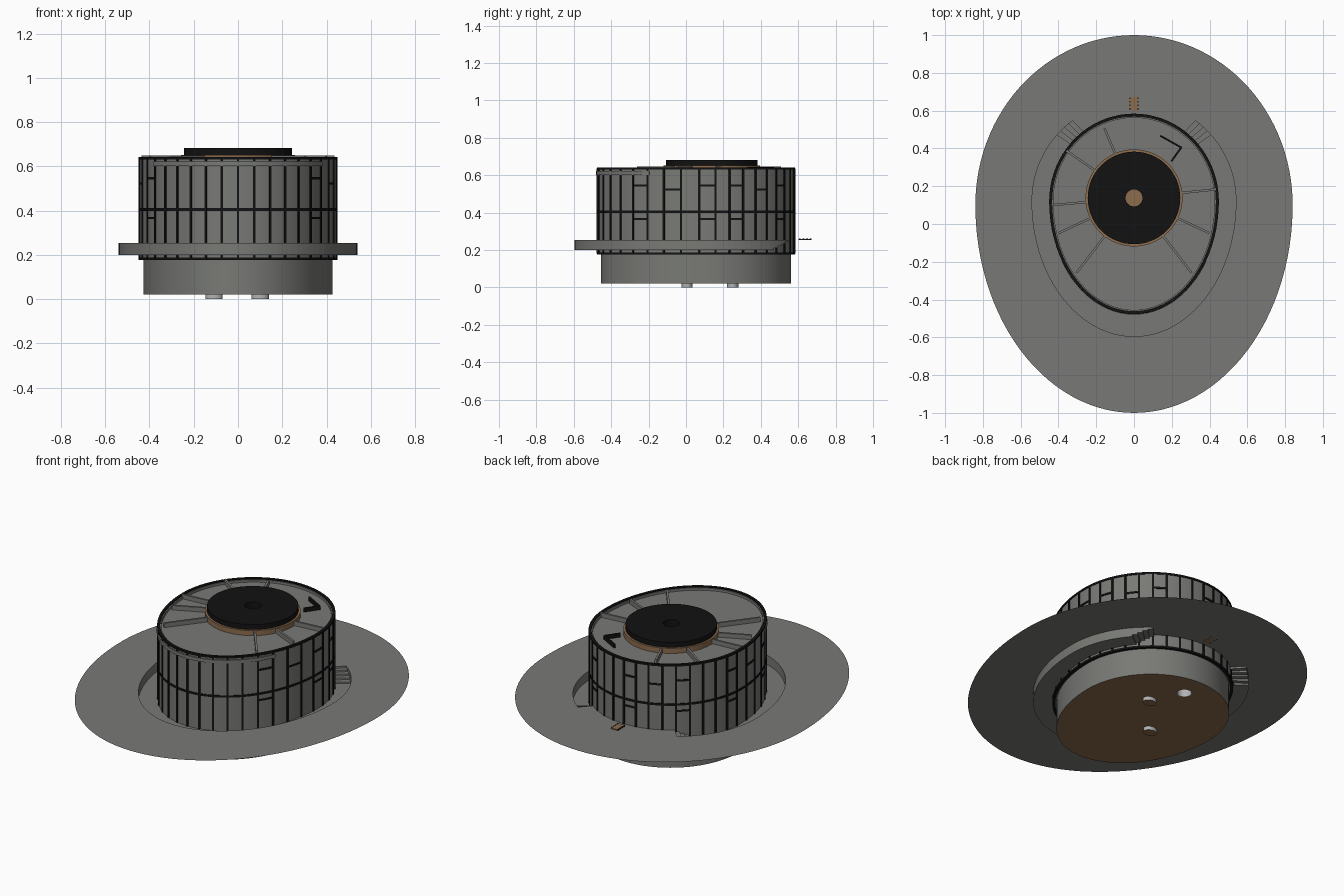
import bpy, bmesh, math
from mathutils import Matrix

if "Cube" in bpy.data.objects:
    bpy.data.objects.remove(bpy.data.objects["Cube"])

def mat(name, c):
    m = bpy.data.materials.new(name)
    m.diffuse_color = (*c, 1)
    m.use_nodes = True
    m.node_tree.nodes["Principled BSDF"].inputs["Base Color"].default_value = m.diffuse_color
    return m

GREY = mat("stone grey", (0.19, 0.195, 0.18))
BLACK = mat("black", (0.006, 0.006, 0.006))
BROWN = mat("wood brown", (0.26, 0.15, 0.075))
PALE = mat("pale grey", (0.45, 0.45, 0.45))

# egg outlines: half width, centre y, front length, back length
SITE = (0.84, 0.10, 1.10, 0.90)
PIT = (0.54, 0.12, 0.715, 0.535)
HALL = (0.445, 0.12, 0.593, 0.460)

def egg(e, deg, d=0.0):
    t = math.radians(deg)
    b = e[3] if math.sin(t) > 0 else e[2]
    return (e[0] + d) * math.cos(t), e[1] + (b + d) * math.sin(t)

def egg_turn(e, deg):
    t = math.radians(deg)
    b = e[3] if math.sin(t) > 0 else e[2]
    return math.atan2(e[0] * math.sin(t), b * math.cos(t))

def finish(bm, name, mats, recalc=True, smooth=True):
    if recalc:
        bmesh.ops.recalc_face_normals(bm, faces=bm.faces)
    me = bpy.data.meshes.new(name)
    bm.to_mesh(me)
    bm.free()
    ob = bpy.data.objects.new(name, me)
    bpy.context.collection.objects.link(ob)
    for m in mats:
        me.materials.append(m)
    if smooth:
        bpy.ops.object.select_all(action='DESELECT')
        ob.select_set(True)
        bpy.context.view_layer.objects.active = ob
        bpy.ops.object.shade_smooth_by_angle(angle=math.radians(30))
    return ob

def add_arc(bm, e, d0, d1, z0, z1, t0, t1, n):
    """Solid strip following an egg outline; closed when it spans 360."""
    full = abs(t1 - t0 - 360) < 1e-6
    secs = []
    for i in range(n if full else n + 1):
        t = t0 + (t1 - t0) * i / n
        a, b = egg(e, t, d0), egg(e, t, d1)
        secs.append([bm.verts.new((*p, z)) for p, z in ((a, z0), (b, z0), (b, z1), (a, z1))])
    for i in range(n):
        p, q = secs[i], secs[(i + 1) % len(secs)]
        for k in range(4):
            bm.faces.new((p[k], p[(k + 1) % 4], q[(k + 1) % 4], q[k]))
    if not full:
        bm.faces.new(secs[0])
        bm.faces.new(secs[-1])

def add_prism(bm, e, d, z0, z1, n=96):
    lo = [bm.verts.new((*egg(e, 360 * i / n, d), z0)) for i in range(n)]
    hi = [bm.verts.new((v.co.x, v.co.y, z1)) for v in lo]
    bm.faces.new(lo)
    bm.faces.new(hi)
    for i in range(n):
        j = (i + 1) % n
        bm.faces.new((lo[i], lo[j], hi[j], hi[i]))

def add_box(bm, loc, size, turn=0.0):
    m = Matrix.Translation(loc) @ Matrix.Rotation(turn, 4, 'Z') @ Matrix.Diagonal((*size, 1))
    bmesh.ops.create_cube(bm, size=1, matrix=m)

def arc_part(name, m, *args):
    bm = bmesh.new()
    add_arc(bm, *args)
    return finish(bm, name, [m])

def circle(x, y, r):
    return (r, y, r, r)

# ground plate, open over the pit and meeting the hall at the back
S0, S1, Z_TOP, Z_LOW = 41, 53, 0.254, 0.2
angles = [S0 + (S1 - S0) * i / 4 for i in range(5)]
angles += [S1 + 74 * i / 24 for i in range(1, 25)]
angles += [180 - a for a in (50, 47, 44, 41)]
angles += [139 + 262 * i / 80 for i in range(1, 81)]

def floor_z(deg):
    s = 90 - abs((deg % 360) - 90)
    if s <= S0:
        return Z_LOW
    if s >= S1:
        return Z_TOP
    return Z_LOW + (Z_TOP - Z_LOW) * (math.floor((s - S0) / 3) + 1) / 5

bm = bmesh.new()
pit = bmesh.new()
def quad(b, *pts):
    b.faces.new([b.verts.new(p) for p in pts])
prev = floor_z(angles[0] - 1)
for a, b in zip(angles, angles[1:]):
    z = floor_z((a + b) / 2)
    oa, ob = egg(SITE, a), egg(SITE, b)
    pa, pb = egg(PIT, a), egg(PIT, b)
    ha, hb = egg(HALL, a, -0.01), egg(HALL, b, -0.01)
    quad(bm, (*pa, Z_TOP), (*oa, Z_TOP), (*ob, Z_TOP), (*pb, Z_TOP))
    if z >= Z_TOP:
        quad(bm, (*ha, Z_TOP), (*pa, Z_TOP), (*pb, Z_TOP), (*hb, Z_TOP))
    else:
        quad(pit, (*ha, z), (*pa, z), (*pb, z), (*hb, z))
        quad(pit, (*pa, z), (*pa, Z_TOP), (*pb, Z_TOP), (*pb, z))
    if abs(z - prev) > 1e-5:
        quad(pit, (*ha, prev), (*pa, prev), (*pa, z), (*ha, z))
    prev = z
bmesh.ops.remove_doubles(bm, verts=bm.verts, dist=1e-5)
finish(bm, "ground_plate", [GREY], recalc=False, smooth=False)
finish(pit, "sunken_walk_and_steps", [GREY], recalc=False, smooth=False)

# door mat behind the hall
bm = bmesh.new()
add_box(bm, (0, 0.637, 0.257), (0.042, 0.07, 0.006))
finish(bm, "door_mat", [BROWN], smooth=False)
bm = bmesh.new()
for sx in (-1, 1):
    for k in range(4):
        add_box(bm, (sx * 0.021, 0.609 + k * 0.019, 0.258), (0.005, 0.009, 0.008))
finish(bm, "mat_edging", [BLACK], smooth=False)

# basement with wooden underside and round shaft
bm = bmesh.new()
add_prism(bm, HALL, -0.018, 0.022, 0.18)
bmesh.ops.recalc_face_normals(bm, faces=bm.faces)
for f in bm.faces:
    f.material_index = 1 if f.normal.z < -0.5 else 0
base = finish(bm, "basement", [GREY, BROWN], recalc=False)
SHAFT = (0.043, 0.42, 0.043, 0.043)
bm = bmesh.new()
add_prism(bm, SHAFT, 0, -0.05, 0.09, 32)
cutter = finish(bm, "shaft_cutter", [PALE], smooth=False)
cutter.hide_render = True
cutter.hide_viewport = True
mod = base.modifiers.new("shaft", 'BOOLEAN')
mod.operation = 'DIFFERENCE'
mod.solver = 'EXACT'
mod.object = cutter
arc_part("shaft_lining", PALE, SHAFT, -0.004, 0.0, 0.0225, 0.088, 0, 360, 32)

# feet under the basement
for i, (x, y) in enumerate(((0.1, 0.25), (-0.108, 0.006))):
    bm = bmesh.new()
    bmesh.ops.create_cone(bm, cap_ends=True, segments=32, radius1=1, radius2=1, depth=1,
        matrix=Matrix.Translation((x, y, 0.0125)) @ Matrix.Diagonal((0.039, 0.03, 0.025, 1)))
    for f in bm.faces:
        f.material_index = 1 if f.normal.z < -0.5 else 0
    finish(bm, f"foot_{i + 1}", [PALE, BROWN], recalc=False)

# hall wall, roof deck and dark trims
arc_part("hall_wall", GREY, HALL, -0.018, 0.0, 0.18, 0.636, 0, 360, 120)
bm = bmesh.new()
add_prism(bm, HALL, -0.012, 0.6, 0.622)
finish(bm, "roof_deck", [GREY])
for name, z0, z1 in (("bottom_trim", 0.176, 0.188), ("middle_trim", 0.399, 0.411),
                     ("top_trim", 0.631, 0.642)):
    arc_part(name, BLACK, HALL, -0.012, 0.004, z0, z1, 0, 360, 120)
arc_part("front_parapet_band", GREY, HALL, 0.0, 0.007, 0.602, 0.622, 212, 328, 48)

# facade seams and cross seams
bm = bmesh.new()
N = 38
for i in range(N):
    t = 360 * (i + 0.5) / N
    x, y = egg(HALL, t)
    add_box(bm, (x, y, 0.41), (0.009, 0.011, 0.455), egg_turn(HALL, t))
    nxt = 360 * (i + 1.5) / N
    if i % 4 == 1 and not 225 < t < 300:
        add_arc(bm, HALL, -0.002, 0.004, 0.541, 0.552, t, nxt, 4)
        add_arc(bm, HALL, -0.002, 0.004, 0.362, 0.372, t, nxt, 4)
    elif i % 8 == 3 and not 225 < t < 300:
        add_arc(bm, HALL, -0.002, 0.004, 0.518, 0.528, t, nxt, 4)
finish(bm, "facade_seams", [BLACK], smooth=False)

# central skylight: wooden kerb, black disc with a round well
HUB = circle(0, 0.138, 0.245)
arc_part("skylight_kerb", BROWN, HUB, -0.06, 0.012, 0.62, 0.652, 0, 360, 64)
arc_part("skylight_disc", BLACK, HUB, -0.2, 0.0, 0.649, 0.682, 0, 360, 64)
arc_part("well_lining", BLACK, HUB, -0.2, -0.19, 0.62, 0.66, 0, 360, 48)
bm = bmesh.new()
add_prism(bm, HUB, -0.199, 0.618, 0.625, 32)
finish(bm, "well_floor", [BROWN])

# radial roof beams running from the kerb to the wall
bm = bmesh.new()
for deg, end in ((113, 0.40), (145, 0.435), (185, 0.437), (205, 0.44), (232.5, 0.50),
                 (-52.5, 0.50), (-25, 0.44), (-5, 0.437), (6, 0.437)):
    if deg == -5:
        continue
    t = math.radians(deg)
    r0 = 0.25
    mid = (r0 + end) / 2
    add_box(bm, (mid * math.cos(t), 0.138 + mid * math.sin(t), 0.634),
            (end - r0, 0.012, 0.028), t)
finish(bm, "roof_beams", [GREY], smooth=False)

# roof hatch edges
bm = bmesh.new()
pts = [(0.143, 0.465), (0.25, 0.405), (0.2, 0.335)]
for (x0, y0), (x1, y1) in zip(pts, pts[1:]):
    add_box(bm, ((x0 + x1) / 2, (y0 + y1) / 2, 0.632),
            (math.hypot(x1 - x0, y1 - y0) + 0.008, 0.01, 0.026), math.atan2(y1 - y0, x1 - x0))
finish(bm, "roof_hatch_edges", [BLACK], smooth=False)
